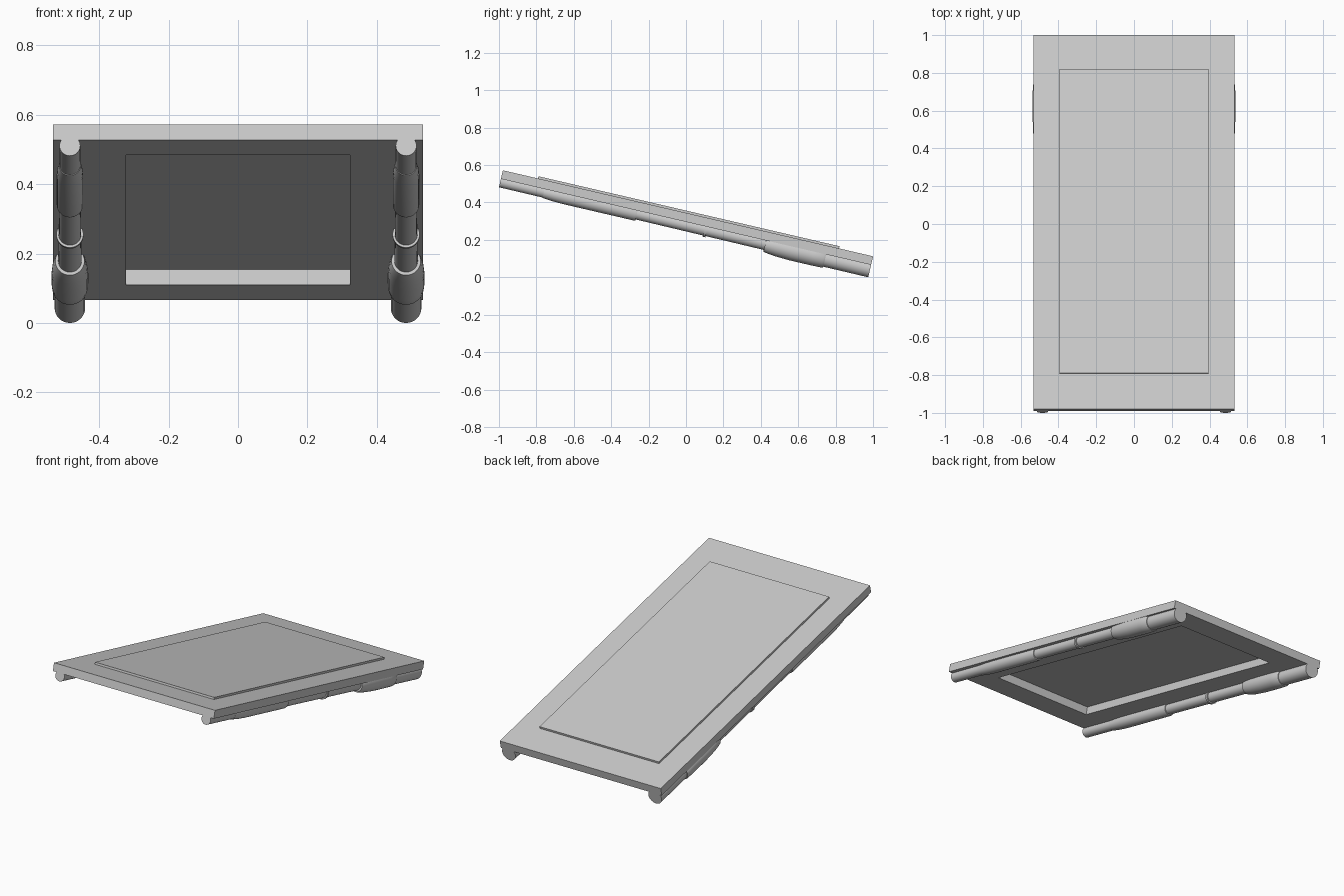
import bpy, bmesh, math
from mathutils import Matrix

if "Cube" in bpy.data.objects:
    bpy.data.objects.remove(bpy.data.objects["Cube"])

# Local frame: x across, y down the slope from the raised edge, z normal to the top
TILT = Matrix.Translation((0, -0.979, 0.572)) @ Matrix.Rotation(-math.radians(13.08), 4, 'X')
LENGTH = 2.032
THICK = 0.047


def finish(bm, name):
    bmesh.ops.recalc_face_normals(bm, faces=bm.faces)
    bm.transform(TILT)
    bmesh.ops.recalc_face_normals(bm, faces=bm.faces)
    me = bpy.data.meshes.new(name)
    bm.to_mesh(me)
    bm.free()
    ob = bpy.data.objects.new(name, me)
    bpy.context.collection.objects.link(ob)
    return ob


def box(name, x, y0, y1, z0, z1):
    bm = bmesh.new()
    bmesh.ops.create_cube(bm, size=1)
    m = Matrix.Translation((0, (y0 + y1) / 2, (z0 + z1) / 2))
    bm.transform(m @ Matrix.Diagonal((2 * x, y1 - y0, z1 - z0, 1)))
    return finish(bm, name)


def rod(name, side, profile, segments=32):
    """Skin circles of (distance, radius, depth below top) along the slope."""
    bm = bmesh.new()
    rings = []
    for y, r, d in profile:
        rings.append([bm.verts.new((side * 0.484 + r * math.cos(a), y, -d + r * math.sin(a)))
                      for a in (2 * math.pi * i / segments for i in range(segments))])
    for a, b in zip(rings, rings[1:]):
        for i in range(segments):
            j = (i + 1) % segments
            bm.faces.new((a[i], a[j], b[j], b[i]))
    bm.faces.new(rings[0])
    bm.faces.new(rings[-1])
    ob = finish(bm, name)
    bpy.ops.object.select_all(action='DESELECT')
    ob.select_set(True)
    bpy.context.view_layer.objects.active = ob
    bpy.ops.object.shade_smooth_by_angle(angle=math.radians(30))


# Slab with an opening from below, covered by the raised top panel
slab = box("slab", 0.533, 0, LENGTH, -THICK, 0)
cutter = box("recess_cutter", 0.323, 0.19, 1.84, -0.1, -0.001)
cutter.hide_render = True
cutter.hide_viewport = True
cut = slab.modifiers.new("recess", 'BOOLEAN')
cut.operation = 'DIFFERENCE'
cut.solver = 'EXACT'
cut.object = cutter
box("top_panel", 0.395, 0.192, 1.845, -0.0005, 0.012)

# Underside rails: slim rod, grip, collars, bulged sleeve and thick end
PARTS = {
    "slim_rod": [(0, 0.030, 0.063), (0.7, 0.031, 0.064), (1.5, 0.034, 0.065)],
    "grip": [(0.24, 0.031, 0.065), (0.30, 0.036, 0.065), (0.36, 0.038, 0.065),
             (0.74, 0.038, 0.065), (0.75, 0.036, 0.065)],
    "collar": [(1.12, 0.039, 0.065), (1.135, 0.039, 0.065)],
    "sleeve": [(1.455, 0.042, 0.066), (1.47, 0.045, 0.067), (1.52, 0.050, 0.068),
               (1.60, 0.053, 0.069), (1.72, 0.053, 0.069), (1.775, 0.051, 0.070),
               (1.785, 0.047, 0.071)],
    "thick_end": [(1.75, 0.043, 0.071), (LENGTH, 0.044, 0.071)],
}
for side, label in ((-1, "left"), (1, "right")):
    for part, profile in PARTS.items():
        rod(f"{label}_{part}", side, profile)
